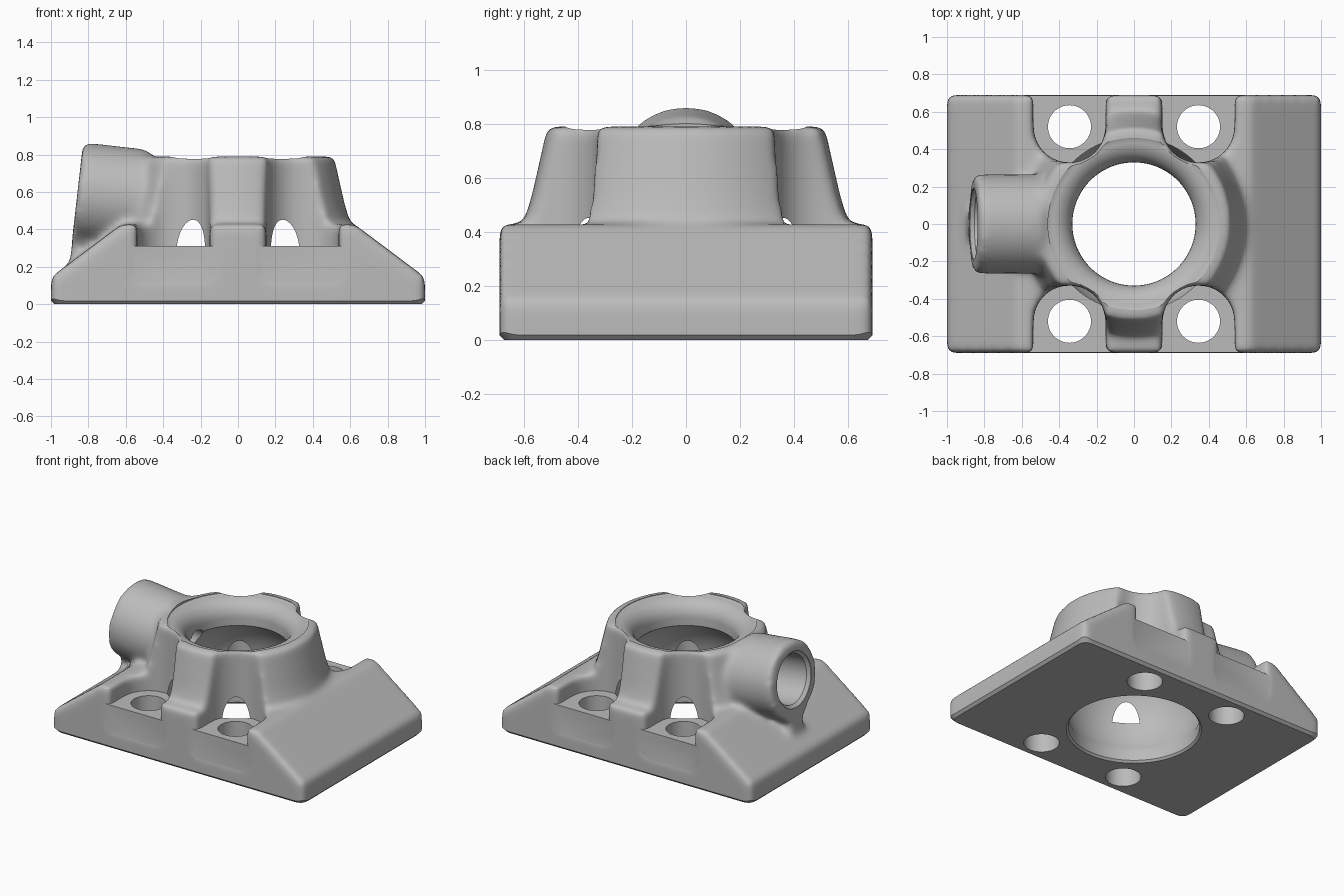
import bpy, bmesh
from math import pi, sin, cos, radians
from mathutils import Matrix

cube = bpy.data.objects.get("Cube")
if cube:
    bpy.data.objects.remove(cube, do_unlink=True)

grey = bpy.data.materials.new("plain grey")
grey.use_nodes = True
grey.diffuse_color = (0.5, 0.5, 0.5, 1)
for node in grey.node_tree.nodes:
    if node.type == 'BSDF_PRINCIPLED':
        node.inputs["Base Color"].default_value = grey.diffuse_color


def finish(name, bm, matrix):
    bmesh.ops.transform(bm, matrix=matrix, verts=bm.verts)
    bmesh.ops.recalc_face_normals(bm, faces=bm.faces)
    mesh = bpy.data.meshes.new(name)
    bm.to_mesh(mesh)
    bm.free()
    mesh.materials.append(grey)
    obj = bpy.data.objects.new(name, mesh)
    bpy.context.scene.collection.objects.link(obj)
    return obj


def prism(name, outline, low, high, matrix=Matrix()):
    """Extrude a flat outline along its local z."""
    bm = bmesh.new()
    face = bm.faces.new([bm.verts.new((x, y, low)) for x, y in outline])
    ext = bmesh.ops.extrude_face_region(bm, geom=[face], use_keep_orig=True)
    moved = [g for g in ext["geom"] if isinstance(g, bmesh.types.BMVert)]
    bmesh.ops.translate(bm, vec=(0, 0, high - low), verts=moved)
    return finish(name, bm, matrix)


def lathe(name, profile, matrix=Matrix(), steps=72):
    """Revolve (radius, height) points about local z."""
    bm = bmesh.new()
    verts = [bm.verts.new((r, 0, z)) for r, z in profile]
    edges = [bm.edges.new(pair) for pair in zip(verts, verts[1:])]
    bmesh.ops.spin(bm, geom=verts + edges, cent=(0, 0, 0), axis=(0, 0, 1),
                   angle=2 * pi, steps=steps)
    bmesh.ops.remove_doubles(bm, verts=bm.verts, dist=1e-5)
    return finish(name, bm, matrix)


def cylinder(name, r, low, high, matrix=Matrix(), steps=48):
    return lathe(name, [(0, low), (r, low), (r, high), (0, high)], matrix, steps)


def apply(obj, mod):
    bpy.context.view_layer.objects.active = obj
    bpy.ops.object.modifier_apply(modifier=mod.name)


def combine(body, tool, operation):
    """Boolean the tool into the body, then discard the tool."""
    tool.hide_render = True
    before = len(body.data.polygons)
    for solver in ('MANIFOLD', 'EXACT'):
        backup = body.data.copy()
        mod = body.modifiers.new("cut", 'BOOLEAN')
        mod.operation, mod.solver, mod.object = operation, solver, tool
        apply(body, mod)
        if len(body.data.polygons) not in (0, before):
            break
        body.data = backup
    bpy.data.objects.remove(tool, do_unlink=True)


STAND = Matrix.Rotation(pi / 2, 4, 'X')
# Port frame: local z points outward, local x points up
PORT = Matrix.Translation((-0.854, 0, 0.602)) @ Matrix.Rotation(radians(-83.5), 4, 'Y')
CORNERS = [(sx, sy) for sx in (-1, 1) for sy in (-1, 1)]

# Sloped base block
body = prism("mount_body", [(-1, -0.15), (1, -0.15), (1, 0.145),
                            (0.622, 0.428), (-0.622, 0.428), (-1, 0.145)],
             -0.69, 0.69, STAND)

# Tapered collar
combine(body, lathe("collar", [(0, 0.1), (0.62, 0.1), (0.61, 0.41), (0.572, 0.53),
                               (0.536, 0.69), (0.514, 0.79), (0, 0.79)]), 'UNION')

# Side port and the tapering web beneath it
combine(body, cylinder("port", 0.266, -0.35, 0.004, PORT), 'UNION')
combine(body, prism("port_web", [(-0.13, 0.22), (-0.29, 0.075), (-0.46, 0.075),
                                 (-0.46, -0.075), (-0.29, -0.075), (-0.13, -0.22)],
                    -0.28, 0.001, PORT), 'UNION')

# Screw pockets, rounded toward the collar and open at the edge
for sx, sy in CORNERS:
    arc = [(sx * (0.345 + 0.193 * cos(pi + pi * i / 24)),
            sy * (0.52 + 0.193 * sin(pi + pi * i / 24))) for i in range(25)]
    outline = arc + [(sx * 0.538, sy * 0.9), (sx * 0.152, sy * 0.9)]
    combine(body, prism("pocket", outline, 0.15, 1.2), 'DIFFERENCE')

# Soften every edge into fillets
remesh = body.modifiers.new("remesh", 'REMESH')
remesh.mode, remesh.voxel_size = 'VOXEL', 0.017
apply(body, remesh)
soften = body.modifiers.new("soften", 'SMOOTH')
soften.factor, soften.iterations = 0.5, 24
apply(body, soften)

# Flat pocket floors
combine(body, prism("pocket_floor", [(-0.6, -0.687), (0.6, -0.687),
                                     (0.6, 0.687), (-0.6, 0.687)], -0.05, 0.312), 'UNION')

# Flat underside with a chamfered foot
bm = bmesh.new()
bmesh.ops.create_cube(bm, size=2)
bmesh.ops.transform(bm, matrix=Matrix.Translation((0, 0, 1)) @ Matrix.Diagonal((1.1, 0.79, 1, 1)),
                    verts=bm.verts)
upright = [e for e in bm.edges if abs(e.verts[0].co.z - e.verts[1].co.z) > 1]
bmesh.ops.bevel(bm, geom=upright, offset=0.17, segments=6, profile=0.5, affect='EDGES')
foot = [e for e in bm.edges if max(v.co.z for v in e.verts) < 0.001]
bmesh.ops.bevel(bm, geom=foot, offset=0.118, segments=1, affect='EDGES')
combine(body, finish("envelope", bm, Matrix()), 'INTERSECT')

# Ball socket with a rounded upper lip; it breaks through the pocket walls as arches
socket = [(0.466 * cos(radians(a)), 0.28 + 0.466 * sin(radians(a))) for a in range(-24, 46, 3)]
lip = [(0.45 - 0.12 * cos(t * pi / 20), 0.66 + 0.12 * sin(t * pi / 20)) for t in range(11)]
combine(body, lathe("socket", [(0, -0.2), (0.438, -0.2), (0.438, 0), (0.425, 0.014)]
                    + socket + lip + [(0.46, 0.785), (0.46, 1), (0, 1)], steps=96), 'DIFFERENCE')

# Screw holes
for sx, sy in CORNERS:
    at = Matrix.Translation((sx * 0.345, sy * 0.52, 0))
    combine(body, cylinder("screw_hole", 0.115, -0.2, 0.6, at), 'DIFFERENCE')

# Port counterbore with chamfered mouth, and the passage to the socket
combine(body, lathe("port_counterbore", [(0, -0.28), (0.172, -0.28), (0.172, -0.02),
                                         (0.192, 0), (0.192, 0.1), (0, 0.1)], PORT), 'DIFFERENCE')
combine(body, cylinder("port_passage", 0.095, -0.7, -0.1, PORT), 'DIFFERENCE')

# Single colour, smooth fillets, sharp cut edges
body.data.materials.clear()
body.data.materials.append(grey)
for p in body.data.polygons:
    p.material_index = 0
bpy.ops.object.select_all(action='DESELECT')
body.select_set(True)
bpy.context.view_layer.objects.active = body
bpy.ops.object.shade_smooth_by_angle(angle=radians(32))
